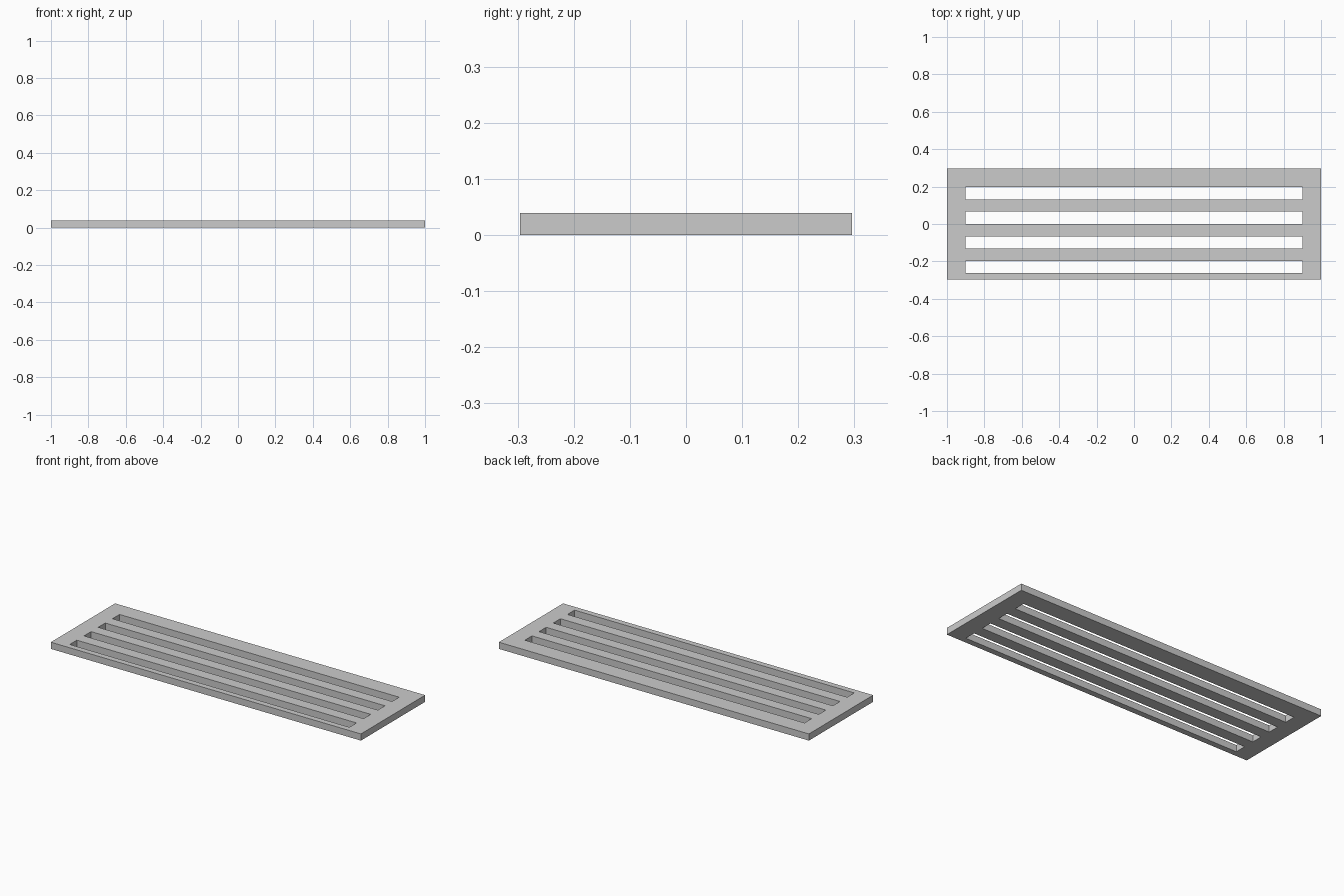
import bpy
import bmesh

HALF_X, HALF_Y, THICKNESS = 1.0, 0.296, 0.039
SLOT_HALF_X, SLOT_WIDTH, SLOT_COUNT = 0.902, 0.0655, 4

if "Cube" in bpy.data.objects:
    bpy.data.objects.remove(bpy.data.objects["Cube"], do_unlink=True)

# Plain grey finish
grey = bpy.data.materials.new("light_grey")
grey.use_nodes = True
colour = (0.6, 0.6, 0.6, 1.0)
grey.diffuse_color = colour
grey.node_tree.nodes["Principled BSDF"].inputs["Base Color"].default_value = colour

# Grid lines: slots and bars alternate with equal width
xs = [-HALF_X, -SLOT_HALF_X, SLOT_HALF_X, HALF_X]
slot_edges = [(i - SLOT_COUNT) * SLOT_WIDTH for i in range(2 * SLOT_COUNT)]
ys = [-HALF_Y] + slot_edges + [HALF_Y]

# Flat sheet with the slot cells left open
bm = bmesh.new()
grid = [[bm.verts.new((x, y, 0)) for x in xs] for y in ys]
for row in range(len(ys) - 1):
    for col in range(len(xs) - 1):
        if col == 1 and row % 2 == 1:
            continue
        bm.faces.new((grid[row][col], grid[row][col + 1],
                      grid[row + 1][col + 1], grid[row + 1][col]))

# Raise the sheet into a solid plate
result = bmesh.ops.extrude_face_region(bm, geom=bm.faces[:])
raised = [g for g in result["geom"] if isinstance(g, bmesh.types.BMVert)]
bmesh.ops.translate(bm, verts=raised, vec=(0, 0, THICKNESS))
bmesh.ops.recalc_face_normals(bm, faces=bm.faces[:])

mesh = bpy.data.meshes.new("slotted_plate")
bm.to_mesh(mesh)
bm.free()
mesh.materials.append(grey)
plate = bpy.data.objects.new("slotted_plate", mesh)
bpy.context.collection.objects.link(plate)
